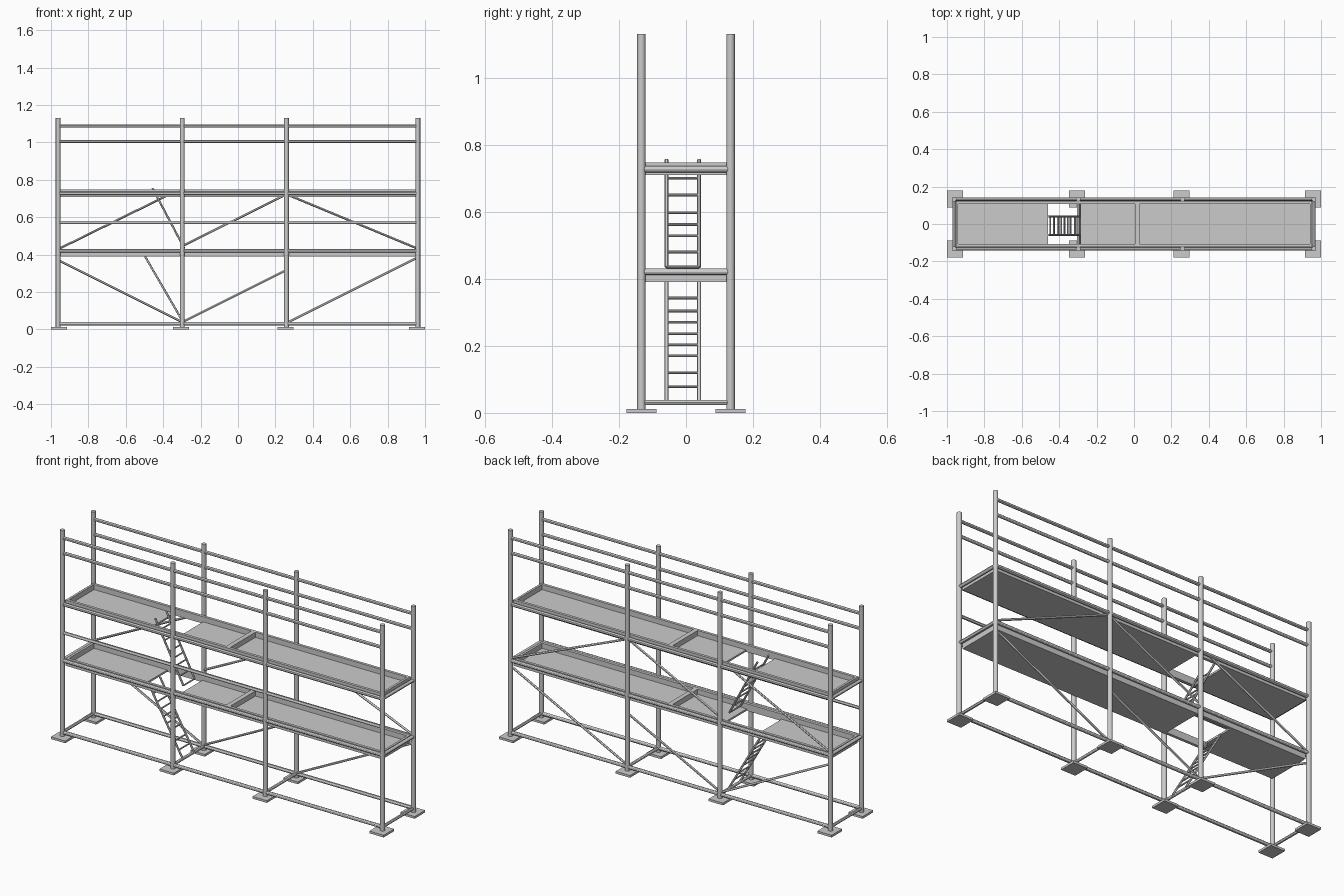
import bpy, bmesh
from mathutils import Vector, Matrix

if "Cube" in bpy.data.objects:
    bpy.data.objects.remove(bpy.data.objects["Cube"])


def finish(name, bm, smooth=False):
    me = bpy.data.meshes.new(name)
    bm.to_mesh(me)
    bm.free()
    ob = bpy.data.objects.new(name, me)
    bpy.context.collection.objects.link(ob)
    if smooth:
        bpy.ops.object.select_all(action='DESELECT')
        ob.select_set(True)
        bpy.context.view_layer.objects.active = ob
        bpy.ops.object.shade_smooth_by_angle()
    return ob


def tubes(name, segments, r, sides=12):
    """One object made of straight round tubes between point pairs."""
    bm = bmesh.new()
    for a, b in segments:
        a, b = Vector(a), Vector(b)
        d = b - a
        m = Matrix.Translation((a + b) / 2) @ d.to_track_quat('Z', 'Y').to_matrix().to_4x4()
        bmesh.ops.create_cone(bm, cap_ends=True, segments=sides, radius1=r, radius2=r,
                              depth=d.length, matrix=m)
    return finish(name, bm, True)


def boxes(name, extents):
    """One object made of boxes given as x0, x1, y0, y1, z0, z1."""
    bm = bmesh.new()
    for x0, x1, y0, y1, z0, z1 in extents:
        m = Matrix.Translation(((x0 + x1) / 2, (y0 + y1) / 2, (z0 + z1) / 2)) @ \
            Matrix.Diagonal((x1 - x0, y1 - y0, z1 - z0, 1))
        bmesh.ops.create_cube(bm, size=1, matrix=m)
    return finish(name, bm)


POST_X = (-0.962, -0.298, 0.259, 0.962)
PLATE_X = (-0.957, -0.304, 0.255, 0.957)
Y = 0.133
L, R = POST_X[0], POST_X[-1]

# uprights and base plates
tubes("posts", [((x, s * Y, 0.01), (x, s * Y, 1.13)) for x in POST_X for s in (-1, 1)], 0.0125, 16)
boxes("base_plates", [(x - 0.043, x + 0.043, s * Y - 0.045, s * Y + 0.045, 0, 0.012)
                      for x in PLATE_X for s in (-1, 1)])

# lengthwise tubes on both sides, plus the lower guard rail at the front
tubes("ledgers", [((L, s * Y, z), (R, s * Y, z)) for z in (0.031, 0.421, 0.727) for s in (-1, 1)], 0.0095)
tubes("guard_rails", [((L, s * Y, z), (R, s * Y, z)) for z in (1.005, 1.087) for s in (-1, 1)], 0.0085)
tubes("lower_guard_rail", [((L, -Y, 0.572), (R, -Y, 0.572))], 0.0085)

# crosswise tubes
tubes("base_transoms", [((x, -Y, 0.031), (x, Y, 0.031)) for x in POST_X], 0.008)
tubes("deck_transoms", [((x, -Y, z), (x, Y, z)) for x in (L, R) for z in (0.421, 0.727)], 0.0095)

# decks: flat panels with a ladder opening, framed by raised edges
for name, z, hole in (("lower", 0.39, (-0.50, -0.29)), ("upper", 0.709, (-0.46, -0.285))):
    top = z + 0.038
    boxes(name + "_deck_panels", [(a, b, -0.108, 0.108, z, z + 0.01)
                                  for a, b in ((-0.945, hole[0]), (hole[1], 0.945))])
    edges = [(-0.95, 0.95, min(s * 0.107, s * 0.122), max(s * 0.107, s * 0.122), z, top)
             for s in (-1, 1)]
    edges += [(a, b, -0.107, 0.107, z, top)
              for a, b in ((-0.952, -0.94), (0.005, 0.03), (0.94, 0.952))]
    boxes(name + "_deck_edges", edges)

# diagonal braces on the back
BRACES = ((-0.96, 0.37, -0.30, 0.04), (-0.295, 0.04, 0.255, 0.315), (0.26, 0.035, 0.96, 0.385),
          (-0.955, 0.432, -0.36, 0.725), (-0.295, 0.447, 0.255, 0.72), (0.265, 0.72, 0.96, 0.432))
tubes("back_braces", [((x0, 0.127, z0), (x1, 0.127, z1)) for x0, z0, x1, z1 in BRACES], 0.006)

# sloping ladders
LADDERS = (("lower", (-0.288, 0.03), (-0.497, 0.39),
            (0.078, 0.12, 0.17, 0.203, 0.236, 0.27, 0.304, 0.343)),
           ("upper", (-0.288, 0.435), (-0.457, 0.755),
            (0.435, 0.48, 0.528, 0.562, 0.597, 0.65, 0.70)))
for name, (x0, z0), (x1, z1), rungs in LADDERS:
    tubes(name + "_ladder_rails", [((x0, y, z0), (x1, y, z1)) for y in (-0.058, 0.039)], 0.0055)
    segs = []
    for z in rungs:
        x = x0 + (x1 - x0) * (z - z0) / (z1 - z0)
        segs.append(((x, -0.058, z), (x, 0.039, z)))
    tubes(name + "_ladder_rungs", segs, 0.004, 8)
